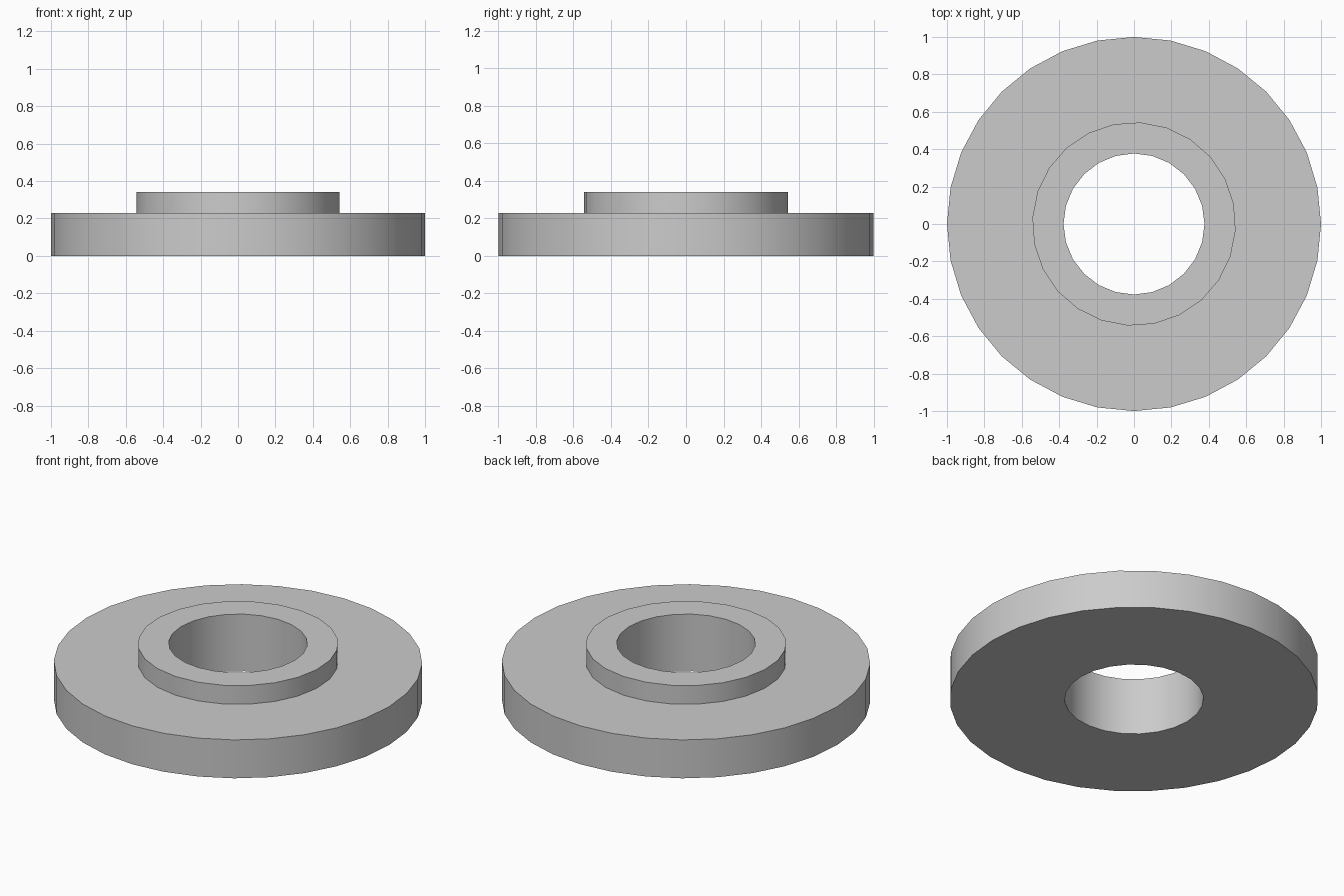
import bpy
import math

if "Cube" in bpy.data.objects:
    bpy.data.objects.remove(bpy.data.objects["Cube"], do_unlink=True)

grey = bpy.data.materials.new("light_grey")
grey.use_nodes = True
colour = (0.6, 0.6, 0.6, 1)
grey.diffuse_color = colour
grey.node_tree.nodes["Principled BSDF"].inputs["Base Color"].default_value = colour


def cylinder(name, radius, bottom, top, sides, turn=0):
    bpy.ops.mesh.primitive_cylinder_add(
        vertices=sides, radius=radius, depth=top - bottom,
        location=(0, 0, (bottom + top) / 2), rotation=(0, 0, math.radians(turn)))
    obj = bpy.context.object
    obj.name = name
    obj.data.materials.append(grey)
    return obj


def combine(target, tool, operation):
    mod = target.modifiers.new(operation.lower(), "BOOLEAN")
    mod.operation = operation
    mod.solver = "EXACT"
    mod.object = tool
    bpy.ops.object.select_all(action="DESELECT")
    target.select_set(True)
    bpy.context.view_layer.objects.active = target
    bpy.ops.object.modifier_apply(modifier=mod.name)
    bpy.data.objects.remove(tool, do_unlink=True)


# Wide base disc
flange = cylinder("flanged_ring", 1.0, 0, 0.23, 32)

# Raised collar, sunk into the disc and merged with it
collar = cylinder("collar", 0.544, 0.1, 0.342, 24, turn=-3.5)
combine(flange, collar, "UNION")

# Centre hole through both
bore = cylinder("bore_cutter", 0.377, -0.2, 0.6, 24)
bore.hide_render = True
combine(flange, bore, "DIFFERENCE")

# Smooth walls with sharp rims
bpy.ops.object.shade_smooth_by_angle(angle=math.radians(30))
